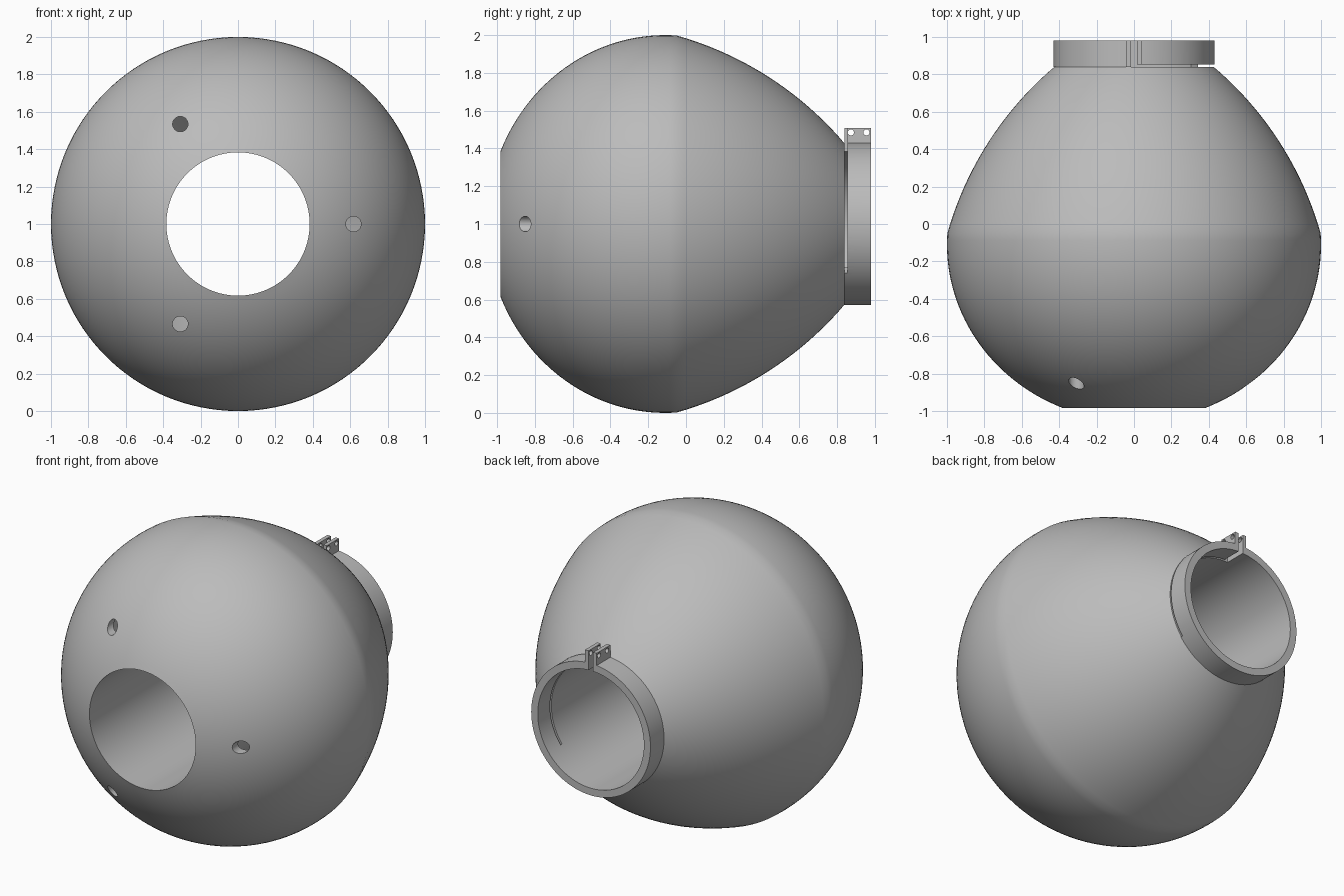
import bpy, bmesh
from math import sin, cos, pi, radians, asin, hypot, atan2
from mathutils import Matrix, Vector

cube = bpy.data.objects.get("Cube")
if cube:
    bpy.data.objects.remove(cube, do_unlink=True)

grey = bpy.data.materials.new("plain grey")
grey.use_nodes = True
COLOUR = (0.5, 0.5, 0.5, 1)
grey.diffuse_color = COLOUR
grey.node_tree.nodes["Principled BSDF"].inputs["Base Color"].default_value = COLOUR

AXIS_Z = 1.0
BORE, TUBE = 0.383, 0.43
BACK, END = 0.84, 0.98


def finish(name, bm):
    bmesh.ops.recalc_face_normals(bm, faces=bm.faces)
    mesh = bpy.data.meshes.new(name)
    bm.to_mesh(mesh)
    bm.free()
    mesh.materials.append(grey)
    obj = bpy.data.objects.new(name, mesh)
    bpy.context.collection.objects.link(obj)
    return obj


def revolve(name, profile, steps=128, start=0, sweep=360):
    """Turn a closed (y, radius) profile about the y axis; angle 0 is +x, 90 is up."""
    bm = bmesh.new()
    full = sweep == 360
    rings = []
    for i in range(steps if full else steps + 1):
        a = radians(start + sweep * i / steps)
        rings.append([bm.verts.new((r * cos(a), y, AXIS_Z + r * sin(a))) for y, r in profile])
    n = len(profile)
    for i in range(steps):
        p, q = rings[i], rings[(i + 1) % len(rings)]
        for j in range(n):
            k = (j + 1) % n
            bm.faces.new((p[j], p[k], q[k], q[j]))
    if not full:
        bm.faces.new(rings[0])
        bm.faces.new(rings[-1])
    return finish(name, bm)


def box(name, low, high):
    bm = bmesh.new()
    low, high = Vector(low), Vector(high)
    size = Matrix.Diagonal(high - low).to_4x4()
    bmesh.ops.create_cube(bm, size=1, matrix=Matrix.Translation((low + high) / 2) @ size)
    return finish(name, bm)


def rod(name, centre, radius, length, axis):
    bm = bmesh.new()
    turn = Matrix.Rotation(pi / 2, 4, axis)
    bmesh.ops.create_cone(bm, cap_ends=True, segments=32, radius1=radius, radius2=radius,
                          depth=length, matrix=Matrix.Translation(centre) @ turn)
    return finish(name, bm)


def combine(obj, other, operation="DIFFERENCE"):
    mod = obj.modifiers.new("cut", "BOOLEAN")
    mod.operation, mod.object, mod.solver = operation, other, "EXACT"
    bpy.context.view_layer.objects.active = obj
    bpy.ops.object.modifier_apply(modifier=mod.name)
    bpy.data.objects.remove(other, do_unlink=True)


def smooth(obj):
    bpy.ops.object.select_all(action="DESELECT")
    obj.select_set(True)
    bpy.context.view_layer.objects.active = obj
    bpy.ops.object.shade_smooth_by_angle(angle=radians(25))


def outline(inset, r_front, r_back):
    """Rounded front half followed by a shallower arc tapering to the neck."""
    centre, depth, wide, join = -0.11, 0.945 - inset, 1.0 - inset, -0.05
    a0, a1 = asin(r_front / wide), pi / 2 + asin((join - centre) / depth)
    pts = [(centre - depth * cos(a), wide * sin(a))
           for a in (a0 + (a1 - a0) * i / 32 for i in range(33))]
    # Taper arc defined by its chord and bulge angle
    p, q = Vector(pts[-1]), Vector((BACK - inset, r_back))
    chord, half = q - p, radians(17)
    heading = atan2(chord.y, chord.x)
    radius = chord.length / (2 * sin(half))
    hub = (p + q) / 2 - Vector((-chord.y, chord.x)).normalized() * radius * cos(half)
    for i in range(1, 25):
        a = heading + pi / 2 + half - 2 * half * i / 24
        pts.append((hub.x + radius * cos(a), hub.y + radius * sin(a)))
    return pts


# Hollow body with a straight bore through it
body = revolve("body_shell", outline(0, BORE, TUBE - 0.004) + [(BACK, BORE)])
combine(body, revolve("cavity_cutter", outline(0.05, TUBE, TUBE + 0.01)))

# Three round holes in the front, evenly spaced about the bore
for i in range(3):
    a = radians(120 * i)
    spot = (0.617 * cos(a), -0.8, AXIS_Z + 0.617 * sin(a))
    combine(body, rod("hole_cutter", spot, 0.041, 0.4, "X"))
smooth(body)

# Clamp ring on the back, with two lugs on top
clamp = revolve("clamp_ring", [(BACK, BORE), (END, BORE), (END, TUBE), (BACK, TUBE)])
combine(clamp, box("lugs", (-0.042, BACK, 1.4), (0.042, END, 1.508)), "UNION")

# Split between the lugs, and the slit that frees one side of the ring
combine(clamp, box("split_cutter", (-0.017, BACK - 0.01, 1.3), (0.017, END + 0.1, 1.6)))
slit = [(BACK - 0.01, 0.35), (BACK + 0.014, 0.35), (BACK + 0.014, 0.6), (BACK - 0.01, 0.6)]
combine(clamp, revolve("slit_cutter", slit, 64, -37, 127))

# Screw holes through the lugs
for y in (0.873, 0.955):
    combine(clamp, rod("screw_cutter", (0, y, 1.485), 0.016, 0.3, "Y"))
smooth(clamp)
